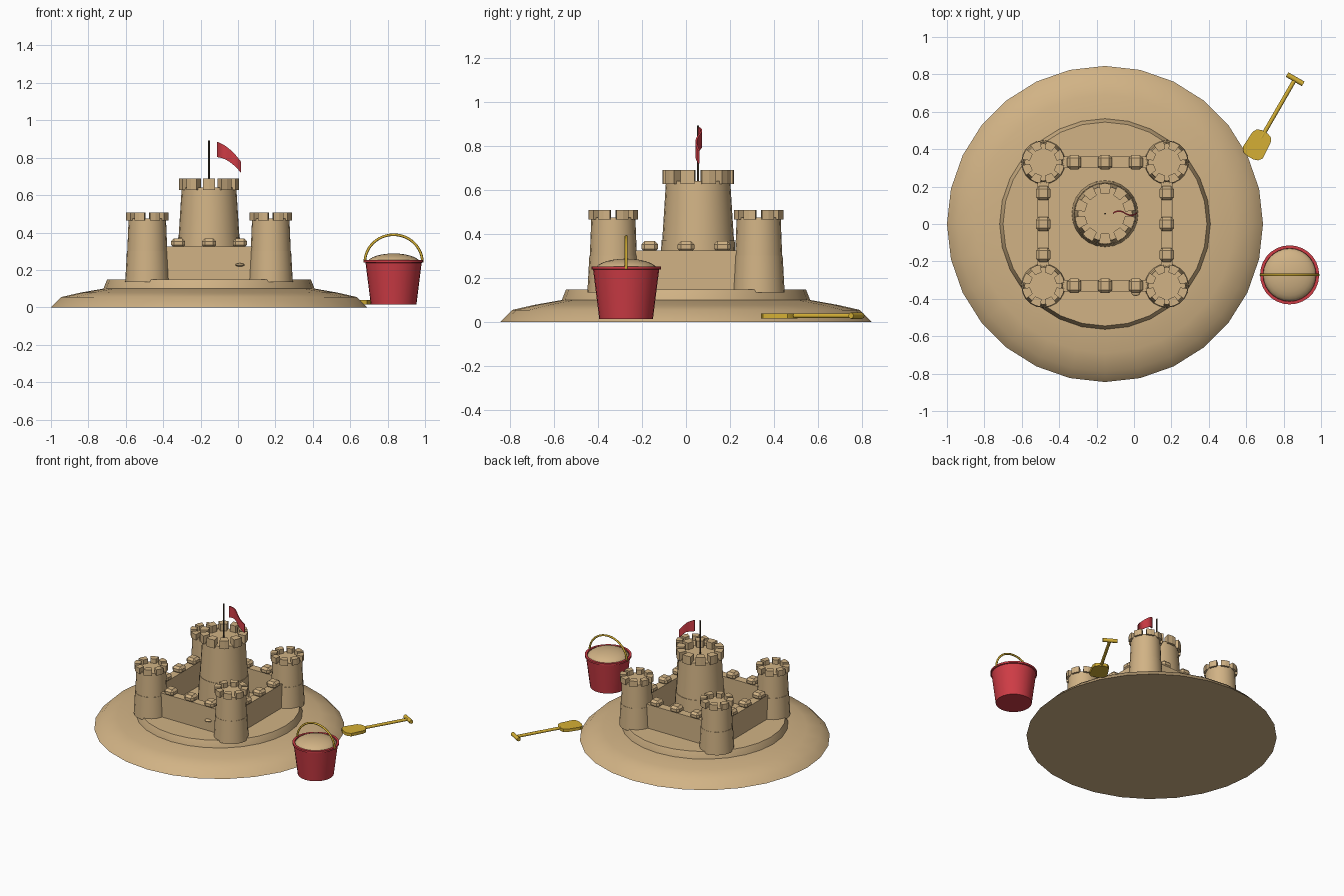
import bpy, bmesh, math
from mathutils import Matrix, Vector

if "Cube" in bpy.data.objects:
    bpy.data.objects.remove(bpy.data.objects["Cube"])


def material(name, rgb):
    m = bpy.data.materials.new(name)
    m.diffuse_color = (*rgb, 1)
    m.use_nodes = True
    m.node_tree.nodes["Principled BSDF"].inputs["Base Color"].default_value = m.diffuse_color
    return m


SAND = material("sand", (0.64, 0.45, 0.235))
RED = material("red plastic", (0.62, 0.045, 0.06))
YELLOW = material("yellow plastic", (0.66, 0.43, 0.035))
DARK = material("dark pole", (0.06, 0.045, 0.03))
CX = -0.155  # castle centre line


def finish(name, bm, mat, smooth=True, matrix=None):
    bmesh.ops.recalc_face_normals(bm, faces=bm.faces)
    me = bpy.data.meshes.new(name)
    bm.to_mesh(me)
    bm.free()
    me.materials.append(mat)
    ob = bpy.data.objects.new(name, me)
    bpy.context.collection.objects.link(ob)
    if matrix:
        ob.matrix_world = matrix
    if smooth:
        bpy.ops.object.select_all(action='DESELECT')
        ob.select_set(True)
        bpy.context.view_layer.objects.active = ob
        bpy.ops.object.shade_smooth_by_angle(angle=math.radians(35))
    return ob


def lathe(name, profile, x, y, mat, sides=24):
    """Revolve (radius, z) points; both open ends are capped."""
    bm = bmesh.new()
    rings = [[bm.verts.new((x + r * math.sin(2 * math.pi * i / sides),
                            y + r * math.cos(2 * math.pi * i / sides), z))
              for i in range(sides)] for r, z in profile]
    for a, b in zip(rings, rings[1:]):
        for i in range(sides):
            j = (i + 1) % sides
            bm.faces.new((a[i], a[j], b[j], b[i]))
    bm.faces.new(rings[0])
    bm.faces.new(rings[-1])
    return finish(name, bm, mat)


def block(name, size, loc, mat, bevel=0.0, turn=0.0):
    bm = bmesh.new()
    bmesh.ops.create_cube(bm, size=1, matrix=Matrix.Diagonal((*size, 1)))
    if bevel:
        bmesh.ops.bevel(bm, geom=bm.edges[:], offset=bevel, segments=1, affect='EDGES')
    return finish(name, bm, mat, False,
                  Matrix.Translation(loc) @ Matrix.Rotation(turn, 4, 'Z'))


def tube(name, points, radius, mat):
    cu = bpy.data.curves.new(name, 'CURVE')
    cu.dimensions = '3D'
    cu.bevel_depth = radius
    cu.bevel_resolution = 2
    cu.use_fill_caps = True
    sp = cu.splines.new('POLY')
    sp.points.add(len(points) - 1)
    for p, co in zip(sp.points, points):
        p.co = (*co, 1)
    cu.materials.append(mat)
    ob = bpy.data.objects.new(name, cu)
    bpy.context.collection.objects.link(ob)
    return ob


def battlements(name, x, y, r_in, r_out, z0, z1, count, fill=0.66):
    """Ring of wedge-shaped teeth around a tower top."""
    bm = bmesh.new()
    half = math.pi / count * fill
    for k in range(count):
        mid = 2 * math.pi * (k + 0.5) / count
        loops = []
        for z in (z0, z1):
            loops.append([bm.verts.new((x + r * math.cos(mid + a), y + r * math.sin(mid + a), z))
                          for r, a in ((r_in, -half), (r_out, -half), (r_out, 0),
                                       (r_out, half), (r_in, half))])
        lo, hi = loops
        bm.faces.new(lo[::-1])
        bm.faces.new(hi)
        for i in range(5):
            j = (i + 1) % 5
            bm.faces.new((lo[i], lo[j], hi[j], hi[i]))
    return finish(name, bm, SAND, False)


# Sand mound and castle terrace
lathe("mound", [(0.845, 0), (0.79, 0.055), (0.69, 0.078), (0.565, 0.1)], CX, 0, SAND, 28)
lathe("terrace", [(0.565, 0.09), (0.563, 0.103), (0.545, 0.148)], CX, 0, SAND, 28)

# Corner towers
for sx in (-1, 1):
    for sy in (-1, 1):
        x, y = CX + sx * 0.33, sy * 0.33
        lathe("corner_tower_base", [(0.118, 0.135), (0.109, 0.302)], x, y, SAND, 20)
        lathe("corner_tower_top", [(0.107, 0.3), (0.1, 0.475)], x, y, SAND, 20)
        battlements("corner_tower_battlements", x, y, 0.072, 0.114, 0.465, 0.508, 8)

# Central keep
lathe("keep_base", [(0.178, 0.135), (0.166, 0.372)], CX, 0.055, SAND, 24)
lathe("keep_top", [(0.163, 0.37), (0.146, 0.64)], CX, 0.055, SAND, 24)
battlements("keep_battlements", CX, 0.055, 0.108, 0.162, 0.628, 0.69, 10)

# Curtain walls with three rounded teeth each
for k in range(4):
    turn = k * math.pi / 2
    rot = Matrix.Rotation(turn, 3, 'Z')
    place = lambda u, z: Vector((CX, 0, z)) + rot @ Vector((u, -0.33, 0))
    block("wall", (0.56, 0.06, 0.185), place(0, 0.2325), SAND, 0, turn)
    for u in (-0.165, 0, 0.165):
        block("wall_tooth", (0.075, 0.076, 0.05), place(u, 0.343), SAND, 0.015, turn)

# Small shell pressed into the front wall
bm = bmesh.new()
bmesh.ops.create_uvsphere(bm, u_segments=12, v_segments=8, radius=1,
                          matrix=Matrix.Diagonal((0.025, 0.02, 0.009, 1)))
finish("shell", bm, SAND, True, Matrix.Translation((0.01, -0.365, 0.227)))

# Flag and pole
tube("flag_pole", [(CX, 0.055, 0.63), (CX, 0.055, 0.892)], 0.005, DARK)
bm = bmesh.new()
cols = []
steps = 10
for i in range(steps + 1):
    t = i / steps
    x = -0.112 + 0.127 * t
    y = 0.058 + 0.012 * math.sin(t * 2 * math.pi)
    top = 0.885 - 0.04 * t - 0.065 * t * t
    low = 0.803 - 0.01 * t - 0.073 * t * t
    cols.append([bm.verts.new((x, y + d, z)) for d, z in
                 ((-0.004, low), (0.004, low), (0.004, top), (-0.004, top))])
for a, b in zip(cols, cols[1:]):
    for i in range(4):
        j = (i + 1) % 4
        bm.faces.new((a[i], a[j], b[j], b[i]))
bm.faces.new(cols[0])
bm.faces.new(cols[-1])
finish("flag", bm, RED)

# Bucket: shell, heaped sand and hoop handle
BX, BY = 0.832, -0.272
lathe("bucket", [(0.122, 0.015), (0.15, 0.238), (0.158, 0.24), (0.158, 0.253),
                 (0.142, 0.253), (0.138, 0.22)], BX, BY, RED, 28)
heap = [(0.143 * math.cos(a), 0.235 + 0.053 * math.sin(a))
        for a in (i * math.pi / 2 / 7 for i in range(7))]
lathe("bucket_sand", heap + [(0.004, 0.288)], BX, BY, SAND, 24)
tube("bucket_handle", [(BX + 0.154 * math.cos(a), BY, 0.24 + 0.148 * math.sin(a))
                       for a in (i * math.pi / 24 for i in range(25))], 0.007, YELLOW)

# Shovel lying on the ground, pointing along its local +x
frame = Matrix.Translation((0.66, 0.425, 0.027)) @ Matrix.Rotation(math.radians(60), 4, 'Z')
half = [(0.078, 0.02), (0.068, 0.044), (0.045, 0.056), (-0.05, 0.062), (-0.072, 0.045), (-0.08, 0.02)]
outline = half + [(u, -v) for u, v in reversed(half)]
bm = bmesh.new()
face = bm.faces.new([bm.verts.new((u, v, -0.011)) for u, v in outline])
ext = bmesh.ops.extrude_face_region(bm, geom=[face])
bmesh.ops.translate(bm, vec=(0, 0, 0.022),
                    verts=[g for g in ext['geom'] if isinstance(g, bmesh.types.BMVert)])
finish("shovel_blade", bm, YELLOW, True, frame)
tube("shovel_shaft", [frame @ Vector((0.04, 0, 0.002)), frame @ Vector((0.4, 0, 0.002))], 0.011, YELLOW)
tube("shovel_grip", [frame @ Vector((0.403, -0.05, 0.002)),
                     frame @ Vector((0.403, 0.05, 0.002))], 0.014, YELLOW)
